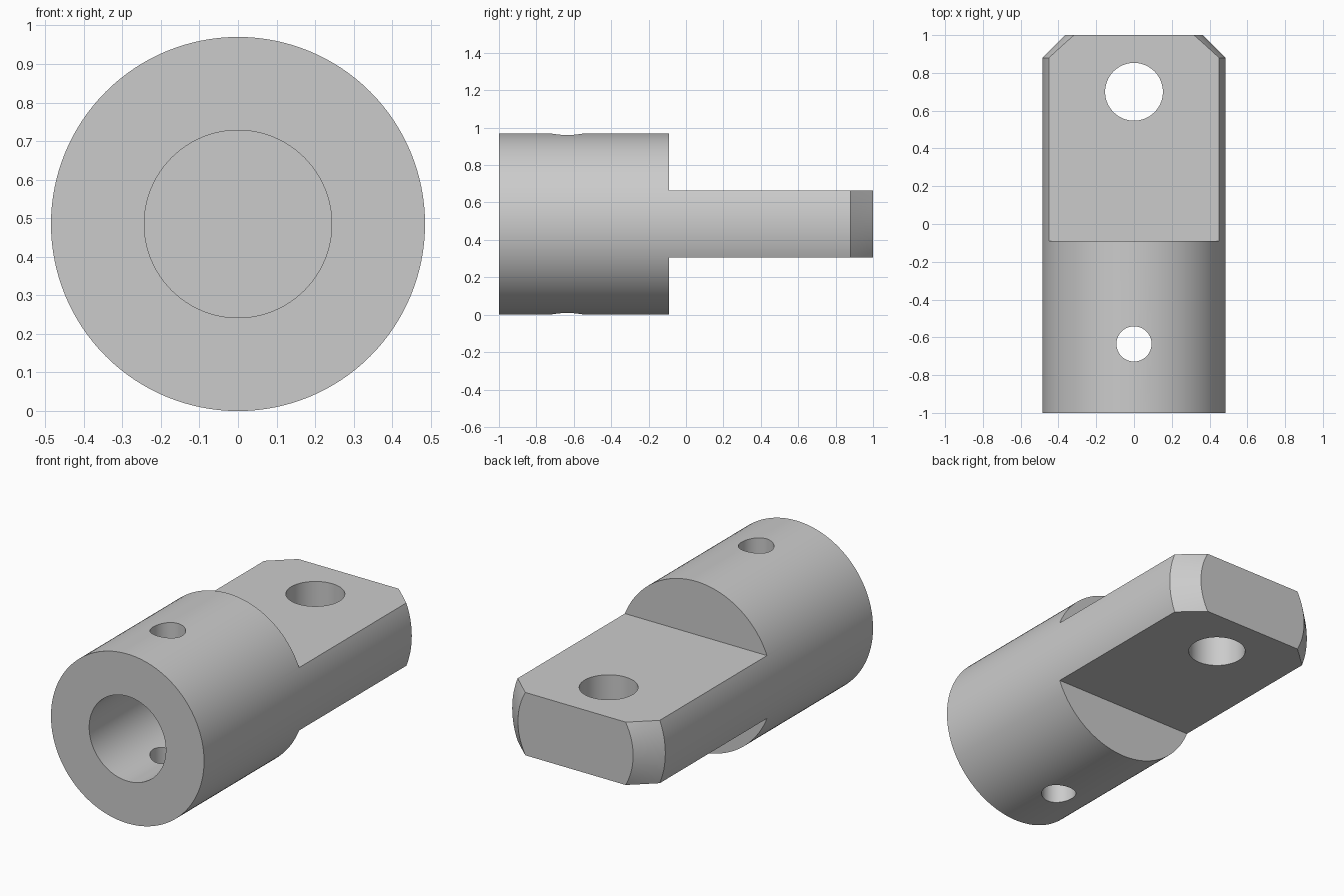
import bpy
import bmesh
import math
from mathutils import Matrix, Vector

if "Cube" in bpy.data.objects:
    bpy.data.objects.remove(bpy.data.objects["Cube"], do_unlink=True)

RADIUS = 0.485          # outer radius, also the height of the axis
BORE = 0.243
CHAMFER = 0.12
TANG_HALF = 0.18        # half thickness of the flat tang
SHOULDER_Y = -0.09
SEGMENTS = 128

steel = bpy.data.materials.new("plain grey steel")
steel.use_nodes = True
grey = (0.6, 0.6, 0.6, 1.0)
steel.diffuse_color = grey
steel.node_tree.nodes["Principled BSDF"].inputs["Base Color"].default_value = grey


def make_object(name, bm):
    bmesh.ops.recalc_face_normals(bm, faces=bm.faces)
    mesh = bpy.data.meshes.new(name)
    bm.to_mesh(mesh)
    bm.free()
    mesh.materials.append(steel)
    obj = bpy.data.objects.new(name, mesh)
    bpy.context.collection.objects.link(obj)
    return obj


def lathe(name, profile):
    """Revolve (radius, y) points about the lengthwise axis."""
    bm = bmesh.new()
    verts = [bm.verts.new((r, y, RADIUS)) for r, y in profile]
    edges = [bm.edges.new(pair) for pair in zip(verts, verts[1:])]
    bmesh.ops.spin(bm, geom=verts + edges, cent=(0, 0, RADIUS), axis=(0, 1, 0),
                   angle=math.tau, steps=SEGMENTS)
    bmesh.ops.remove_doubles(bm, verts=bm.verts, dist=0.0001)
    return make_object(name, bm)


def box_cutter(name, low, high):
    low, high = Vector(low), Vector(high)
    bm = bmesh.new()
    bmesh.ops.create_cube(bm, size=1, matrix=Matrix.Translation((low + high) / 2)
                          @ Matrix.Diagonal(high - low).to_4x4())
    return make_object(name, bm)


def hole_cutter(name, y, radius):
    bm = bmesh.new()
    bmesh.ops.create_cone(bm, cap_ends=True, segments=64, radius1=radius,
                          radius2=radius, depth=2,
                          matrix=Matrix.Translation((0, y, RADIUS)))
    return make_object(name, bm)


# Turned body: blind bore at the front, conical chamfer at the back
body = lathe("rod_end_body", [
    (0, -0.27), (BORE, -0.27), (BORE, -1), (RADIUS, -1),
    (RADIUS, 1 - CHAMFER), (RADIUS - CHAMFER, 1), (0, 1)])

# Flats of the tang, cross pin hole and eye hole
cutters = [
    box_cutter("upper_flat_cutter", (-1, SHOULDER_Y, RADIUS + TANG_HALF), (1, 1.5, 1.5)),
    box_cutter("lower_flat_cutter", (-1, SHOULDER_Y, -0.5), (1, 1.5, RADIUS - TANG_HALF)),
    hole_cutter("pin_hole_cutter", -0.635, 0.093),
    hole_cutter("eye_hole_cutter", 0.7, 0.153),
]
bpy.ops.object.select_all(action="DESELECT")
bpy.context.view_layer.objects.active = body
body.select_set(True)
for cutter in cutters:
    mod = body.modifiers.new(cutter.name, "BOOLEAN")
    mod.operation = "DIFFERENCE"
    mod.solver = "EXACT"
    mod.object = cutter
    bpy.ops.object.modifier_apply(modifier=mod.name)
    bpy.data.objects.remove(cutter, do_unlink=True)

bpy.ops.object.shade_smooth_by_angle(angle=math.radians(30))
